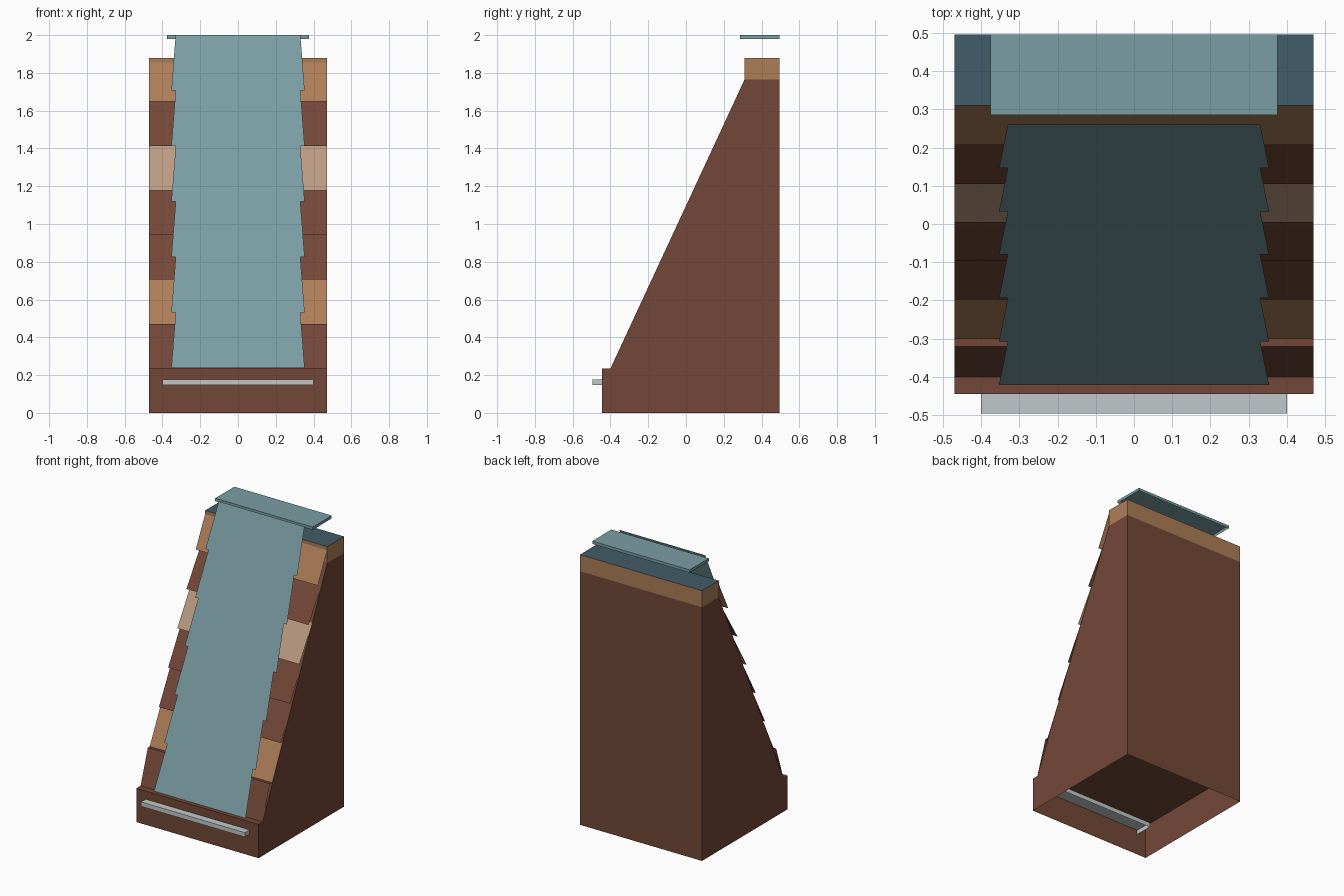
import bpy, bmesh

cube = bpy.data.objects.get("Cube")
if cube:
    bpy.data.objects.remove(cube, do_unlink=True)


def material(name, r, g, b):
    rgb = [(c / 255) ** 2.2 for c in (r, g, b)]
    m = bpy.data.materials.new(name)
    m.use_nodes = True
    m.diffuse_color = (*rgb, 1)
    bsdf = m.node_tree.nodes["Principled BSDF"]
    bsdf.inputs["Base Color"].default_value = (*rgb, 1)
    bsdf.inputs["Roughness"].default_value = 0.8
    return m


brown = material("brown", 115, 73, 59)
tan = material("tan", 172, 125, 88)
beige = material("beige", 185, 154, 128)
teal = material("pale_teal", 121, 157, 162)
dark_teal = material("dark_teal", 67, 93, 104)
grey = material("light_grey", 192, 199, 200)


def finish(name, bm, *mats):
    mesh = bpy.data.meshes.new(name)
    bm.to_mesh(mesh)
    bm.free()
    for m in mats:
        mesh.materials.append(m)
    ob = bpy.data.objects.new(name, mesh)
    bpy.context.collection.objects.link(ob)
    return ob


def prism(name, half, profile, *mats):
    """Extrude a (y, z) profile across x, leaving the underside open."""
    bm = bmesh.new()
    face = bm.faces.new([bm.verts.new((-half, y, z)) for y, z in profile])
    ext = bmesh.ops.extrude_face_region(bm, geom=[face], use_keep_orig=True)
    moved = [v for v in ext["geom"] if isinstance(v, bmesh.types.BMVert)]
    bmesh.ops.translate(bm, verts=moved, vec=(2 * half, 0, 0))
    bmesh.ops.recalc_face_normals(bm, faces=bm.faces)
    bm.normal_update()
    under = [f for f in bm.faces if f.normal.z < -0.9]
    if len(mats) > 1:
        for f in bm.faces:
            f.material_index = int(f.normal.z > 0.9)
    bmesh.ops.delete(bm, geom=under, context="FACES_ONLY")
    return finish(name, bm, *mats)


def box(name, half, y0, y1, z0, z1, *mats):
    return prism(name, half, [(y0, z0), (y1, z0), (y1, z1), (y0, z1)], *mats)


HALF, BACK = 0.47, 0.495
FOOT, EAVE = (-0.40, 0.235), (0.31, 1.765)

# Hollow base, sloping body and reservoir band
box("base", HALF, -0.445, BACK, 0, 0.235, brown)
prism("sloping_body", HALF,
      [FOOT, (BACK, FOOT[1]), (BACK, EAVE[1]), EAVE], brown)
box("reservoir", HALF, EAVE[0], BACK, EAVE[1], 1.88, tan, dark_teal)

# Front bar and floating top plate
box("front_bar", 0.40, -0.495, -0.32, 0.147, 0.178, grey)
box("top_plate", 0.375, 0.285, BACK, 1.98, 2.0, teal)


# Overlapping thin rows of cladding up the slope
def wall_y(z):
    t = (z - FOOT[1]) / (EAVE[1] - FOOT[1])
    return FOOT[0] + t * (EAVE[0] - FOOT[0])


def strip(bm, low, high, index):
    corners = [(-HALF, *low), (HALF, *low), (HALF, *high), (-HALF, *high)]
    bm.faces.new([bm.verts.new(c) for c in corners]).material_index = index


ROWS = [0, 1, 0, 0, 2, 0, 1]
STEP = 0.2355
bm = bmesh.new()
for i, index in enumerate(ROWS):
    z0 = FOOT[1] + i * STEP
    z1 = z0 + STEP
    low = (-0.40 + 0.101 * i, z0)
    high = (wall_y(z1), z1)
    if i == 0:
        high = (-0.32, z1)
        strip(bm, high, (wall_y(z1), z1), 0)
    elif i == len(ROWS) - 1:
        high = (EAVE[0], 1.855)
    strip(bm, low, high, index)
finish("cladding_rows", bm, brown, tan, beige)

# Thin sheet of water with stepped edges
bm = bmesh.new()
N = 6
right = []
for i in range(N):
    for t, half in ((i / N, 0.353), ((i + 1) / N, 0.33)):
        right.append((half, -0.42 + 0.68 * t, 0.237 + 1.763 * t))
outline = right + [(-x, y, z) for x, y, z in reversed(right)]
bm.faces.new([bm.verts.new(p) for p in outline])
finish("water_sheet", bm, teal)
